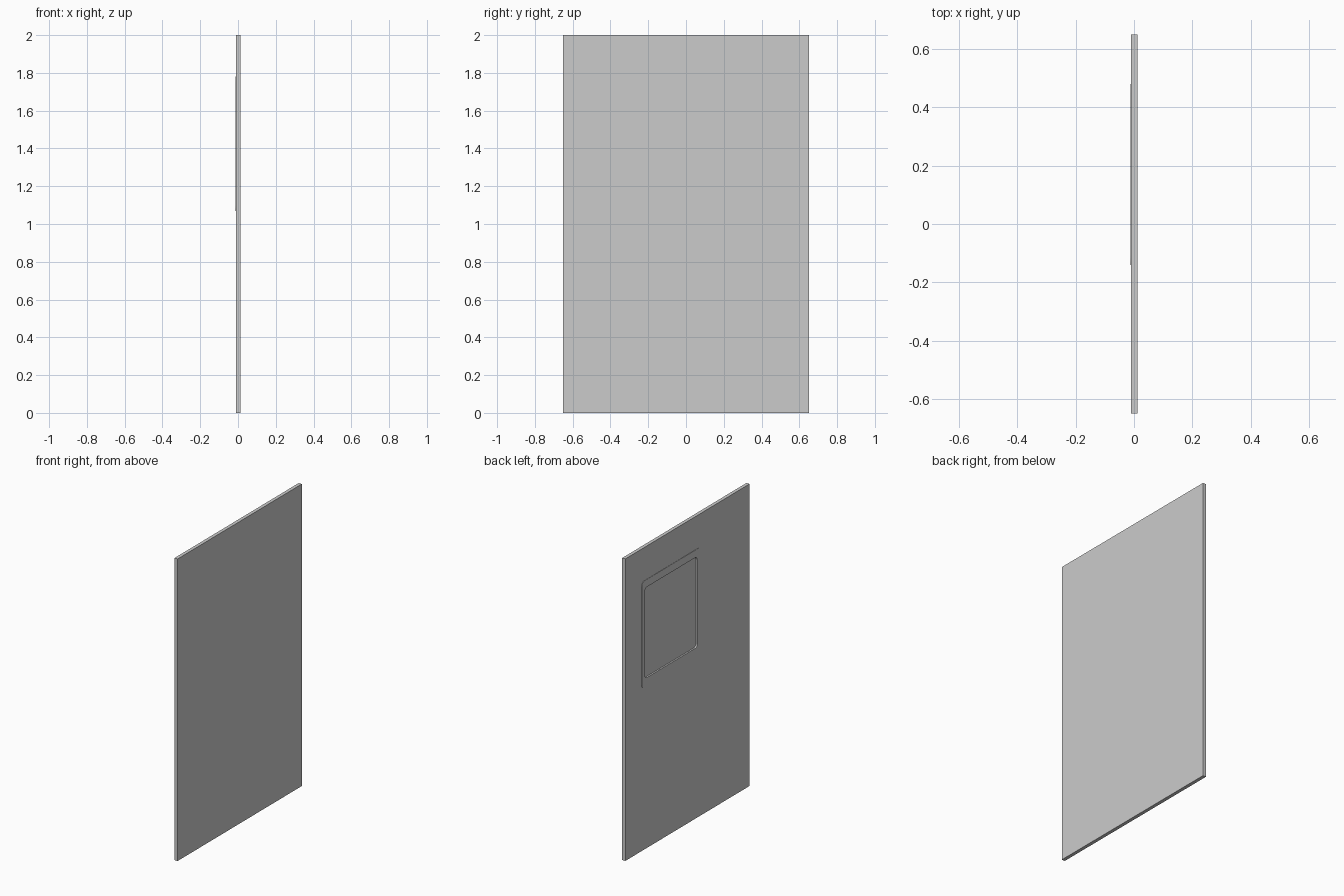
import bpy, bmesh, math

if "Cube" in bpy.data.objects:
    bpy.data.objects.remove(bpy.data.objects["Cube"])


def prism(name, y0, y1, z0, z1, x0, x1, r=0.0, seg=6):
    """Rounded rectangle in the YZ plane, extruded from x0 to x1."""
    pts = []
    if r == 0:
        pts = [(y0, z0), (y1, z0), (y1, z1), (y0, z1)]
    else:
        corners = [(y0 + r, z0 + r, 180), (y1 - r, z0 + r, 270),
                   (y1 - r, z1 - r, 0), (y0 + r, z1 - r, 90)]
        for cy, cz, start in corners:
            for i in range(seg + 1):
                a = math.radians(start + 90 * i / seg)
                pts.append((cy + r * math.cos(a), cz + r * math.sin(a)))
    bm = bmesh.new()
    face = bm.faces.new([bm.verts.new((x0, y, z)) for y, z in pts])
    ext = bmesh.ops.extrude_face_region(bm, geom=[face])
    verts = [g for g in ext["geom"] if isinstance(g, bmesh.types.BMVert)]
    bmesh.ops.translate(bm, verts=verts, vec=(x1 - x0, 0, 0))
    bmesh.ops.recalc_face_normals(bm, faces=bm.faces)
    mesh = bpy.data.meshes.new(name)
    bm.to_mesh(mesh)
    bm.free()
    obj = bpy.data.objects.new(name, mesh)
    bpy.context.collection.objects.link(obj)
    return obj


# Door slab and the raised window surround on its -x face
panel = prism("door_panel", -0.65, 0.65, 0, 2, -0.0105, 0.0125)
frame = prism("window_frame", -0.14, 0.48, 1.07, 1.78, -0.0125, -0.0105, r=0.03)

# Recess of the window, cut through the surround and part way into the slab
cutter = prism("recess_cutter", -0.10, 0.447, 1.13, 1.73, -0.05, -0.002, r=0.02)
cutter.hide_render = True
cutter.hide_set(True)
for obj in (panel, frame):
    mod = obj.modifiers.new("recess", "BOOLEAN")
    mod.operation = "DIFFERENCE"
    mod.solver = "EXACT"
    mod.object = cutter
